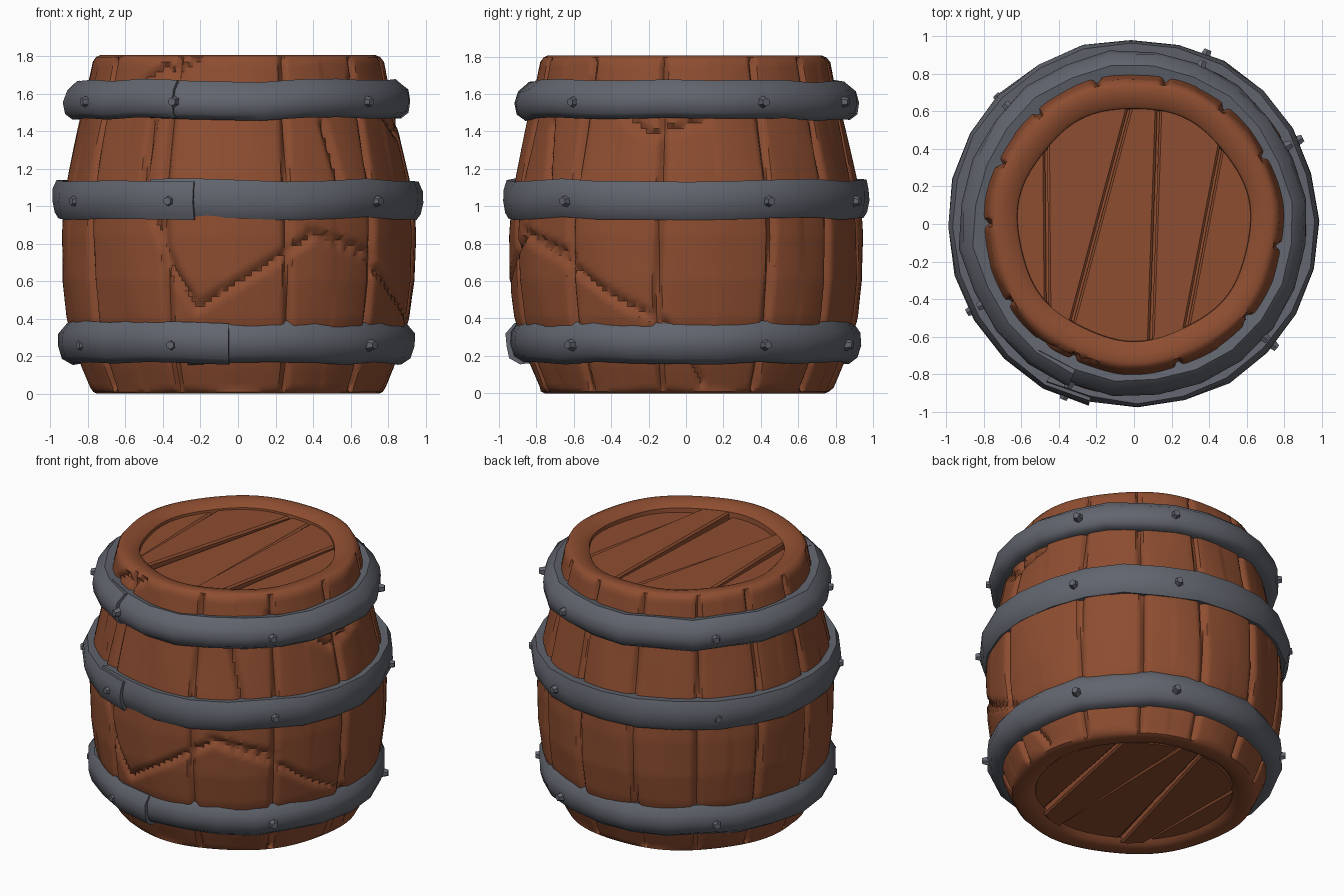
import bpy, bmesh, math, random
from mathutils import Vector

if "Cube" in bpy.data.objects:
    bpy.data.objects.remove(bpy.data.objects["Cube"])

random.seed(4)


def material(name, col):
    m = bpy.data.materials.new(name)
    m.diffuse_color = (*col, 1)
    m.use_nodes = True
    m.node_tree.nodes["Principled BSDF"].inputs["Base Color"].default_value = m.diffuse_color
    return m


WOOD = material("reddish wood", (0.27, 0.075, 0.03))
IRON = material("grey iron", (0.12, 0.13, 0.155))


def finish(bm, name, mat, angle=35):
    bmesh.ops.recalc_face_normals(bm, faces=bm.faces)
    me = bpy.data.meshes.new(name)
    bm.to_mesh(me)
    bm.free()
    ob = bpy.data.objects.new(name, me)
    bpy.context.collection.objects.link(ob)
    me.materials.append(mat)
    bpy.ops.object.select_all(action='DESELECT')
    ob.select_set(True)
    bpy.context.view_layer.objects.active = ob
    bpy.ops.object.shade_smooth_by_angle(angle=math.radians(angle))
    return ob


def lerp(table, z):
    for (a, ra), (b, rb) in zip(table, table[1:]):
        if z <= b:
            return ra + (rb - ra) * max(0, (z - a) / (b - a))
    return table[-1][1]


# Barrel outline (height, radius)
PROFILE = [(0.03, 0.785), (0.15, 0.835), (0.4, 0.915), (0.6, 0.94), (0.85, 0.945),
           (1.0, 0.935), (1.15, 0.91), (1.45, 0.845), (1.65, 0.8), (1.77, 0.775)]
# Angles of the joints between staves
JOINTS = [-147, -114, -73, -40, -9, 28, 53, 78, 104, 130, 155, 180]


def front(x, z):
    return (-90 + math.degrees(math.asin(x / 0.94)), z)


def right(y, z):
    return (math.degrees(math.asin(y / 0.94)), z)


# Diagonal cracks across the staves
CRACKS = [[front(-0.45, 0.95), front(-0.34, 0.66), front(-0.22, 0.46), front(0.42, 0.86), front(0.72, 0.74)],
          [right(-0.86, 0.86), right(-0.65, 0.72), right(-0.4, 0.52), right(-0.12, 0.38), right(0.1, 0.06)],
          [right(-0.62, 1.67), right(-0.2, 1.38), right(0.12, 1.46)],
          [front(-0.6, 1.66), front(-0.47, 1.74), front(-0.4, 1.7), front(-0.25, 1.78)],
          [front(-0.5, 1.45), front(-0.52, 1.12)],
          [front(0.5, 1.45), front(0.56, 1.12)]]
SEGMENTS = [(Vector((a[0] * 0.0162, a[1])), Vector((b[0] * 0.0162, b[1])))
            for c in CRACKS for a, b in zip(c, c[1:])]


def crack_distance(deg, z):
    p, best = Vector((deg * 0.0162, z)), 9
    for a, b in SEGMENTS:
        d = b - a
        t = min(1, max(0, (p - a).dot(d) / d.length_squared))
        best = min(best, (p - a - d * t).length)
    return best


def stave_offset(deg, z):
    gap, index = 999, 0
    for i, j in enumerate(JOINTS):
        d = (deg - j - 0.9 * math.sin(3 * z + i) + 180) % 360 - 180
        if abs(d) < abs(gap):
            gap, index = d, i
    groove = 0.032 * math.exp(-(gap / 1.1) ** 2)
    crack = 0.032 * math.exp(-(crack_distance(deg, z) / 0.018) ** 2)
    dents = 0.006 * math.sin(math.radians(deg) * 9 + 2 * z) * math.sin(4 * z + index)
    return dents - max(groove, crack)


# Staves: one lathed shell with grooves, closing over both rims
N, ROWS = 320, 64
rings = [(0.04, 0.62, 0), (0.012, 0.65, 0), (0.0, 0.69, 0), (0.0, 0.75, 0), (0.01, 0.772, 0)]
for k in range(ROWS + 1):
    z = 0.03 + 1.74 * k / ROWS
    rings.append((z, lerp(PROFILE, z), 1))
rings += [(1.795, 0.757, 0), (1.805, 0.735, 0), (1.8, 0.69, 0), (1.785, 0.64, 0), (1.77, 0.622, 0), (1.70, 0.615, 0)]
bm = bmesh.new()
grid = []
for z, r, outer in rings:
    row = []
    for i in range(N):
        deg = -180 + 360 * i / N
        t = math.radians(deg)
        rr = r + (stave_offset(deg, z) if outer else 0.006 * math.sin(t * 7))
        row.append(bm.verts.new((rr * math.cos(t), rr * math.sin(t), z)))
    grid.append(row)
for a, b in zip(grid, grid[1:]):
    for i in range(N):
        j = (i + 1) % N
        bm.faces.new((a[i], a[j], b[j], b[i]))
finish(bm, "staves", WOOD, 40)


# Head planks: discs cut into slanting boards
def head(name, z, sign):
    cuts = [(-0.8, -0.8), (-0.47, -0.46), (-0.03, -0.35), (0.13, 0.09), (0.5, 0.27), (0.8, 0.8)]
    lifts = [0.0, 0.014, -0.006, 0.012, -0.004]
    for n, ((t0, b0), (t1, b1)) in enumerate(zip(cuts, cuts[1:])):
        bm = bmesh.new()
        bmesh.ops.create_circle(bm, cap_ends=True, segments=40, radius=0.64)
        for (t, b), side in (((t0, b0), -1), ((t1, b1), 1)):
            nor = Vector((1.2, -(t - b), 0)).normalized() * side
            co = Vector(((t + b) / 2, 0, 0)) - nor * 0.006
            bmesh.ops.bisect_plane(bm, geom=bm.verts[:] + bm.edges[:] + bm.faces[:],
                                   plane_co=co, plane_no=nor, clear_outer=True)
        res = bmesh.ops.extrude_face_region(bm, geom=bm.faces[:])
        top = [v for v in res['geom'] if isinstance(v, bmesh.types.BMVert)]
        for v in top:
            v.co.z += sign * 0.05
        edges = [e for e in bm.edges if all(v in top for v in e.verts)]
        bmesh.ops.bevel(bm, geom=edges, offset=0.012, segments=1, affect='EDGES')
        for v in bm.verts:
            v.co.z += z + sign * (lifts[n] + 0.012 * v.co.y * (-1) ** n)
        finish(bm, f"{name}_plank_{n + 1}", WOOD, 30)
    # backing behind the gaps
    bm = bmesh.new()
    bmesh.ops.create_circle(bm, cap_ends=True, segments=40, radius=0.66)
    for v in bm.verts:
        v.co.z = z + sign * 0.015
    finish(bm, name + "_backing", WOOD)


head("top_head", 1.70, 1)
head("bottom_head", 0.075, -1)


# Hoops: hammered bands whose ends overlap at a seam
def hoop(name, section, seam):
    bm = bmesh.new()
    sides, rows = 24, []
    for i in range(sides + 2):
        deg = seam + 360 * i / sides
        t = math.radians(deg)
        grow = 0.022 * (i / sides) - 0.012
        jr, jz = random.uniform(-0.008, 0.008), random.uniform(-0.01, 0.01)
        row = []
        for k, (r, z) in enumerate(section):
            rr = r + (grow + jr + random.uniform(-0.005, 0.005) if 0 < k < len(section) - 1 else 0)
            row.append(bm.verts.new((rr * math.cos(t), rr * math.sin(t), z + jz)))
        rows.append(row)
    m = len(section)
    for a, b in zip(rows, rows[1:]):
        for k in range(m):
            bm.faces.new((a[k], b[k], b[(k + 1) % m], a[(k + 1) % m]))
    bm.faces.new(rows[0])
    bm.faces.new(rows[-1][::-1])
    finish(bm, name, IRON, 50)


# Rivets: small faceted studs around a hoop
def rivets(name, r, z):
    bm = bmesh.new()
    for deg in (137, 67, 27, -41, -112, -152):
        t = math.radians(deg)
        out = Vector((math.cos(t), math.sin(t), 0))
        rot = out.to_track_quat('Z', 'Y').to_matrix().to_4x4()
        rot.translation = out * r + Vector((0, 0, z))
        bmesh.ops.create_cone(bm, cap_ends=True, segments=6, radius1=0.035,
                              radius2=0.022, depth=0.05, matrix=rot)
    finish(bm, name, IRON, 30)


HOOPS = [("bottom", 0.16, 0.38, 0.875, 0.925, 0.948, 0.945, 0.905, -108),
         ("middle", 0.935, 1.14, 0.955, 0.975, 0.99, 0.985, 0.965, -119),
         ("top", 1.465, 1.67, 0.875, 0.915, 0.925, 0.91, 0.85, -127)]
for label, z0, z1, ra, rb, rc, rd, re, seam in HOOPS:
    h = z1 - z0
    hoop(label + "_hoop", [(0.76, z0 + 0.02), (ra, z0), (rb, z0 + 0.15 * h), (rc, z0 + 0.45 * h),
                           (rd, z0 + 0.75 * h), (re, z1), (0.76, z1 - 0.02)], seam)
    rivets(label + "_rivets", rc - 0.005, z0 + 0.45 * h)
